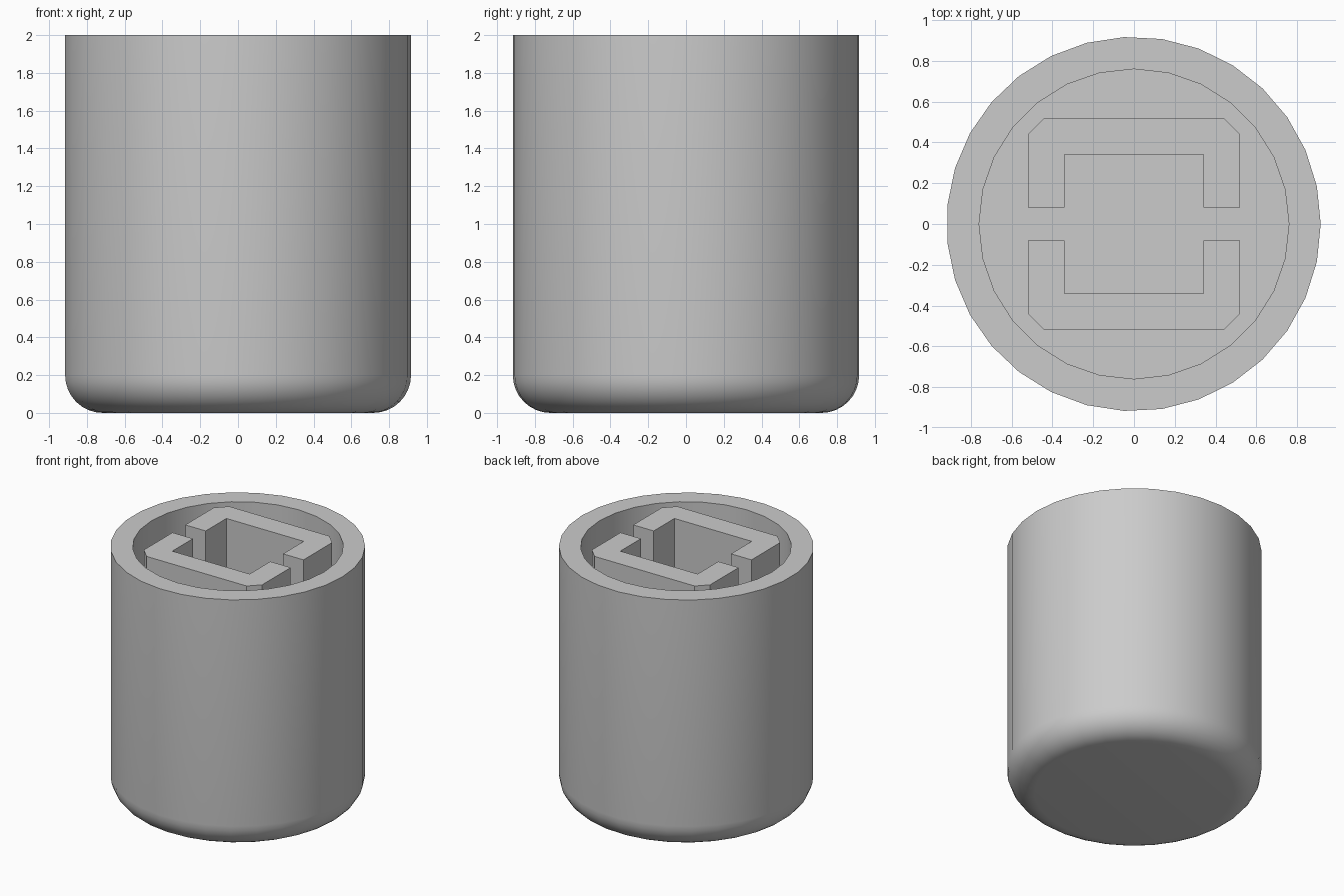
import bpy, bmesh
from math import sin, cos, pi

HEIGHT, FLOOR = 2.0, 0.4
OUTER_R, INNER_R, FILLET = 0.918, 0.76, 0.2

cube = bpy.data.objects.get("Cube")
if cube:
    bpy.data.objects.remove(cube, do_unlink=True)

# Single grey material
grey = bpy.data.materials.new("light grey plastic")
grey.use_nodes = True
grey.diffuse_color = (0.6, 0.6, 0.6, 1)
grey.node_tree.nodes["Principled BSDF"].inputs["Base Color"].default_value = (0.6, 0.6, 0.6, 1)


def finish(name, bm):
    bmesh.ops.recalc_face_normals(bm, faces=bm.faces[:])
    mesh = bpy.data.meshes.new(name)
    bm.to_mesh(mesh)
    bm.free()
    mesh.materials.append(grey)
    obj = bpy.data.objects.new(name, mesh)
    bpy.context.collection.objects.link(obj)
    bpy.ops.object.select_all(action="DESELECT")
    obj.select_set(True)
    bpy.context.view_layer.objects.active = obj
    bpy.ops.object.shade_smooth_by_angle(angle=pi / 6)
    return obj


def lathe(bm, profile, sides, shift=0.0):
    """Stack rings along a (radius, z) profile; cap the first, return the last."""
    rings = [[bm.verts.new((shift + r * cos(2 * pi * i / sides), r * sin(2 * pi * i / sides), z))
              for i in range(sides)] for r, z in profile]
    bm.faces.new(rings[0])
    for a, b in zip(rings, rings[1:]):
        for i in range(sides):
            j = (i + 1) % sides
            bm.faces.new((a[i], a[j], b[j], b[i]))
    return [bm.edges.get((rings[-1][i - 1], rings[-1][i])) for i in range(sides)]


# Cup: rounded outer shell, straight cavity, flat rim between them
bm = bmesh.new()
steps = 8
fillet = [(OUTER_R - FILLET * (1 - sin(a)), FILLET * (1 - cos(a)))
          for a in (pi / 2 * i / steps for i in range(steps + 1))]
outer_rim = lathe(bm, fillet + [(OUTER_R, HEIGHT)], 31, -0.002)
inner_rim = lathe(bm, [(INNER_R, FLOOR), (INNER_R, HEIGHT)], 28)
bmesh.ops.triangle_fill(bm, use_beauty=True, edges=outer_rim + inner_rim, normal=(0, 0, 1))
finish("cup", bm)

# Two facing C-shaped socket brackets, flush with the rim
half = [(0.34, 0.34), (0.34, 0.08), (0.52, 0.08), (0.52, 0.44), (0.44, 0.52)]
outline = half + [(-x, y) for x, y in reversed(half)]
for name, side in (("back_bracket", 1), ("front_bracket", -1)):
    bm = bmesh.new()
    base = bm.faces.new([bm.verts.new((x, side * y, FLOOR)) for x, y in outline])
    top = bmesh.ops.extrude_face_region(bm, geom=[base], use_keep_orig=True)["geom"]
    bmesh.ops.translate(bm, vec=(0, 0, HEIGHT - FLOOR),
                        verts=[v for v in top if isinstance(v, bmesh.types.BMVert)])
    bracket = finish(name, bm)
    bracket.data.shade_flat()
